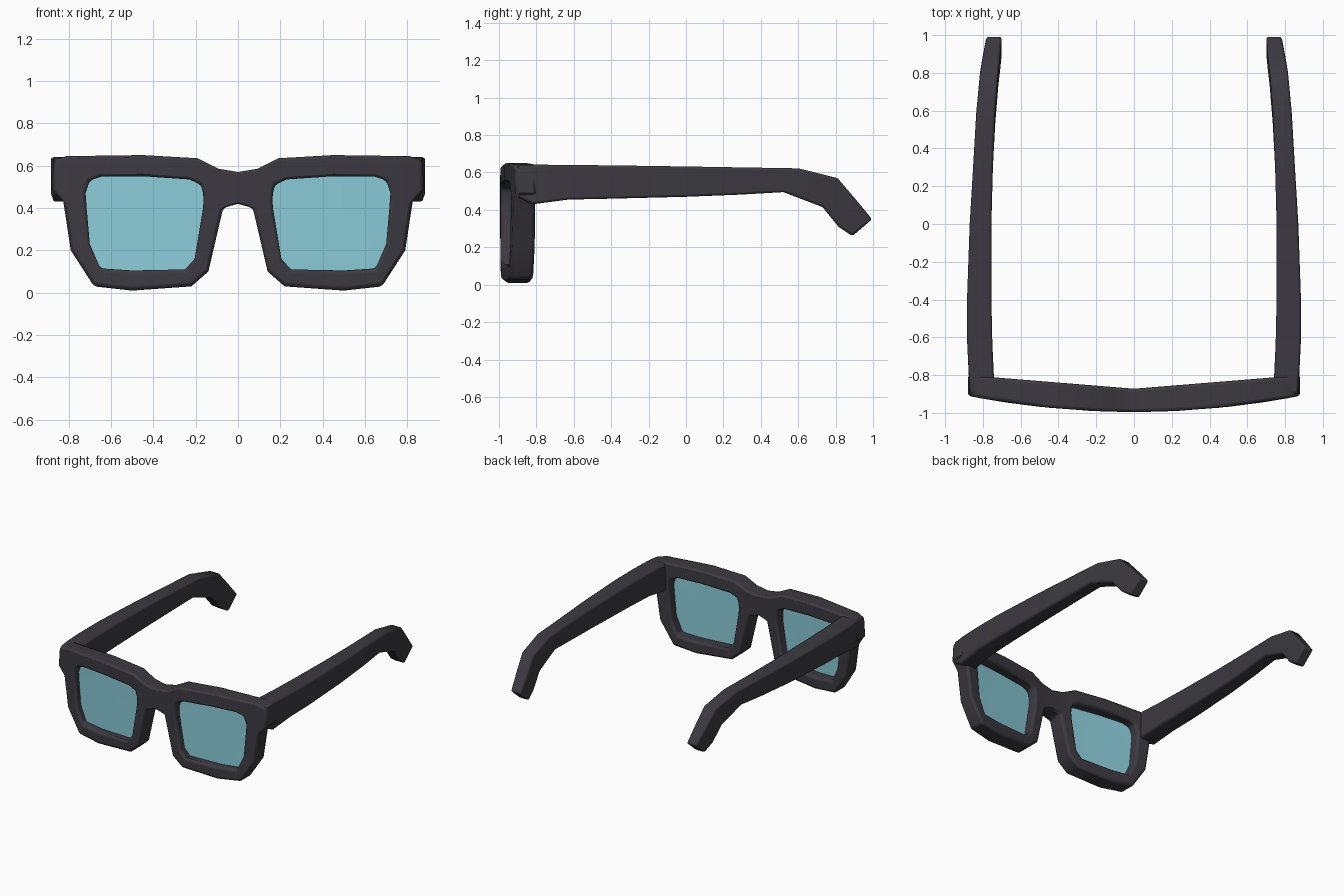
import bpy, bmesh, math

if "Cube" in bpy.data.objects:
    bpy.data.objects.remove(bpy.data.objects["Cube"])


def material(name, rgb):
    m = bpy.data.materials.new(name)
    m.diffuse_color = (*rgb, 1)
    m.use_nodes = True
    m.node_tree.nodes["Principled BSDF"].inputs["Base Color"].default_value = m.diffuse_color
    return m


dark = material("charcoal plastic", (0.045, 0.042, 0.052))
blue = material("pale blue glass", (0.26, 0.61, 0.70))

# Half outline of the front (outer) and its lens opening (inner), as x, z
outer = [(0, .57), (.09, .585), (.19, .635), (.45, .65), (.81, .645), (.87, .625),
         (.88, .49), (.825, .43), (.79, .20), (.68, .03), (.5, .01), (.22, .03),
         (.14, .10), (.07, .40), (0, .42)]
inner = [(.165, .47), (.175, .51), (.23, .535), (.45, .55), (.64, .55), (.70, .53),
         (.72, .47), (.715, .40), (.70, .23), (.65, .115), (.5, .105), (.25, .11),
         (.205, .16), (.165, .40), (.163, .44)]


def front_y(x):
    return -0.995 + 0.085 * (x / .88) ** 2


def back_y(x):
    return -0.872 + 0.065 * x / .8


def lens_y(x):
    return 0.5 * (front_y(x) + back_y(x)) - 0.01


def finish(bm, name, mat, bevel=0.0):
    bmesh.ops.recalc_face_normals(bm, faces=bm.faces)
    me = bpy.data.meshes.new(name)
    bm.to_mesh(me)
    bm.free()
    me.materials.append(mat)
    ob = bpy.data.objects.new(name, me)
    bpy.context.collection.objects.link(ob)
    mirror = ob.modifiers.new("Mirror", 'MIRROR')
    mirror.use_clip = True
    if bevel:
        b = ob.modifiers.new("Bevel", 'BEVEL')
        b.width, b.segments, b.angle_limit = bevel, 2, math.radians(50)
    bpy.ops.object.select_all(action='DESELECT')
    ob.select_set(True)
    bpy.context.view_layer.objects.active = ob
    bpy.ops.object.shade_smooth_by_angle(angle=math.radians(40))
    return ob


# Front frame: bridged loops, open at the centre line for the mirror
bm = bmesh.new()


def loop(points, depth):
    return [bm.verts.new((x, depth(x), z)) for x, z in points]


of, inf = loop(outer, front_y), loop(inner, front_y)
ob_, inb = loop(outer, back_y), loop(inner, back_y)
n = len(outer)
for i in range(n):
    j = (i + 1) % n
    bm.faces.new((of[i], of[j], inf[j], inf[i]))
    bm.faces.new((ob_[i], inb[i], inb[j], ob_[j]))
    bm.faces.new((inf[i], inf[j], inb[j], inb[i]))
    if j:
        bm.faces.new((of[i], ob_[i], ob_[j], of[j]))
finish(bm, "front_frame", dark, 0.016)

# Lenses: thin curved plates, edges tucked into the rim
bm = bmesh.new()
cx, cz = .45, .33
rim = [(cx + (x - cx) * 1.02, cz + (z - cz) * 1.02) for x, z in inner]
for s in (-0.003, 0.003):
    centre = bm.verts.new((cx, lens_y(cx) + s, cz))
    ring = loop(rim, lambda x: lens_y(x) + s)
    for i in range(n):
        bm.faces.new((centre, ring[i], ring[(i + 1) % n]))
    if s < 0:
        first = ring
for i in range(n):
    j = (i + 1) % n
    bm.faces.new((first[i], first[j], ring[j], ring[i]))
finish(bm, "lenses", blue)

# Temples: lofted sections (top y, top z, bottom y, bottom z, inner x, outer x)
sections = [(-.90, .635, -.90, .47, .76, .868), (-.80, .642, -.82, .43, .742, .874),
            (-.63, .64, -.63, .455, .75, .883), (-.40, .638, -.40, .46, .755, .884),
            (0, .632, 0, .47, .755, .87), (.30, .627, .30, .482, .747, .852),
            (.60, .622, .52, .495, .735, .835), (.81, .57, .73, .415, .718, .815),
            (.90, .465, .815, .31, .708, .80), (.995, .35, .89, .26, .70, .782)]
bm = bmesh.new()
rings = []
for ty, tz, by, bz, xi, xo in sections:
    rings.append([bm.verts.new(p) for p in
                  ((xi, by, bz), (xo, by, bz), (xo, ty, tz), (xi, ty, tz))])
for a, b in zip(rings, rings[1:]):
    for i in range(4):
        j = (i + 1) % 4
        bm.faces.new((a[i], a[j], b[j], b[i]))
bm.faces.new(rings[0])
bm.faces.new(rings[-1])
finish(bm, "temples", dark, 0.012)
